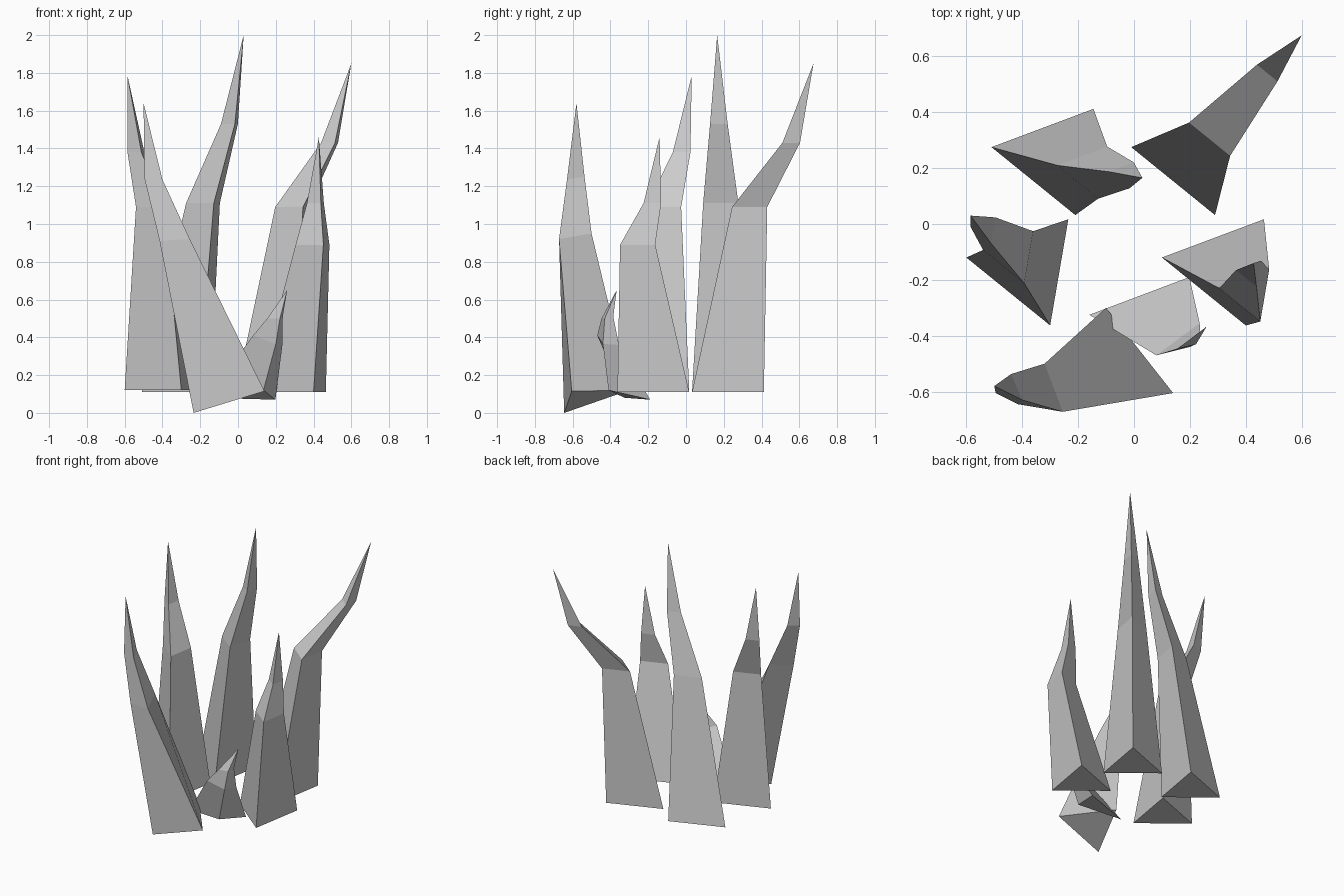
import bpy, bmesh
from mathutils import Vector

# shared triangular section of the upright spikes, shrinking towards the tip
SECTION = [Vector((0, 0, 0)), Vector((0.30, -0.243, 0)), Vector((0.365, 0.137, 0))]
SCALES = (1.0, 0.49, 0.245)


def spike(name, rings, tip):
    """Loft triangular rings and close them to a point."""
    bm = bmesh.new()
    loops = [[bm.verts.new(p) for p in ring] for ring in rings]
    bm.faces.new(loops[0])
    top = bm.verts.new(tip)
    for low, high in zip(loops, loops[1:]):
        for i in range(3):
            j = (i + 1) % 3
            bm.faces.new((low[i], low[j], high[j], high[i]))
    for i in range(3):
        bm.faces.new((loops[-1][i], loops[-1][(i + 1) % 3], top))
    bmesh.ops.recalc_face_normals(bm, faces=bm.faces)
    mesh = bpy.data.meshes.new(name)
    bm.to_mesh(mesh)
    bm.free()
    bpy.context.collection.objects.link(bpy.data.objects.new(name, mesh))


def upright(name, path, tip):
    """Spike whose left corner follows the given path."""
    rings = [[Vector(p) + s * k for s in SECTION] for p, k in zip(path, SCALES)]
    spike(name, rings, tip)


# four upright spikes
upright("back_left_spike",
        [(-0.51, 0.275, 0.11), (-0.275, 0.21, 1.11), (-0.09, 0.187, 1.53)],
        (0.03, 0.165, 2.0))
upright("back_right_spike",
        [(-0.01, 0.275, 0.11), (0.197, 0.363, 1.09), (0.44, 0.57, 1.43)],
        (0.6, 0.675, 1.85))
upright("left_spike",
        [(-0.60, -0.12, 0.12), (-0.54, -0.093, 1.09), (-0.585, -0.01, 1.38)],
        (-0.585, 0.03, 1.785))
upright("right_spike",
        [(0.10, -0.12, 0.11), (0.305, -0.23, 0.89), (0.365, -0.165, 1.11)],
        (0.428, -0.14, 1.46))

# tilted front spike
spike("front_left_spike", [
    [(-0.235, -0.645, 0.0), (0.14, -0.605, 0.115), (-0.10, -0.30, 0.12)],
    [(-0.415, -0.645, 0.91), (-0.255, -0.672, 0.92), (-0.32, -0.50, 0.95)],
    [(-0.495, -0.605, 1.24), (-0.40, -0.63, 1.235), (-0.44, -0.537, 1.25)],
], (-0.5, -0.58, 1.64))

# short leaning spike
spike("small_front_spike", [
    [(-0.16, -0.325, 0.08), (0.135, -0.41, 0.12), (0.198, -0.19, 0.07)],
    [(0.08, -0.47, 0.41), (0.20, -0.44, 0.365), (0.235, -0.355, 0.36)],
    [(0.155, -0.447, 0.50), (0.222, -0.43, 0.50), (0.237, -0.385, 0.51)],
], (0.26, -0.367, 0.65))
